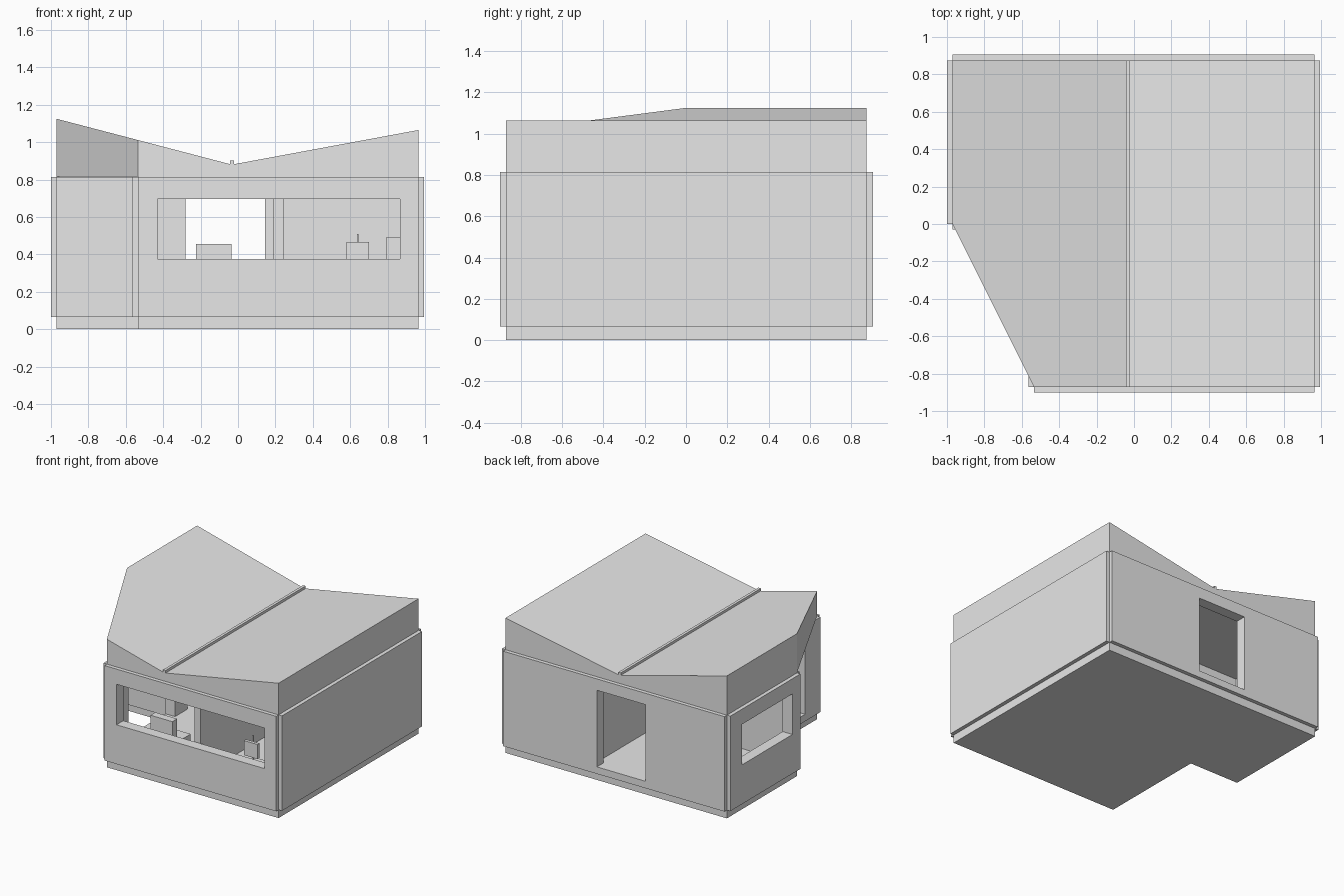
import bpy, bmesh

if "Cube" in bpy.data.objects:
    bpy.data.objects.remove(bpy.data.objects["Cube"], do_unlink=True)

grey = bpy.data.materials.new("plain grey")
grey.use_nodes = True
grey.diffuse_color = (0.8, 0.8, 0.8, 1)
grey.node_tree.nodes["Principled BSDF"].inputs["Base Color"].default_value = (0.8, 0.8, 0.8, 1)


def prism(name, outline, z0, top, ridge=None):
    """Extrude an outline upwards; top is a height or a function of x."""
    height = top if callable(top) else (lambda x: top)
    bm = bmesh.new()
    low = [bm.verts.new((x, y, z0)) for x, y in outline]
    high = [bm.verts.new((x, y, height(x))) for x, y in outline]
    bm.faces.new(low[::-1])
    bm.faces.new(high)
    n = len(outline)
    for i in range(n):
        j = (i + 1) % n
        bm.faces.new((low[i], low[j], high[j], high[i]))
    if ridge:
        bmesh.ops.connect_verts(bm, verts=[high[i] for i in ridge])
    bmesh.ops.recalc_face_normals(bm, faces=bm.faces)
    mesh = bpy.data.meshes.new(name)
    bm.to_mesh(mesh)
    bm.free()
    mesh.materials.append(grey)
    obj = bpy.data.objects.new(name, mesh)
    bpy.context.scene.collection.objects.link(obj)
    return obj


def box(name, x, y, z):
    return prism(name, [(x[0], y[0]), (x[1], y[0]), (x[1], y[1]), (x[0], y[1])], z[0], z[1])


def cut(obj, cutters):
    for c in cutters:
        mod = obj.modifiers.new("opening", "BOOLEAN")
        mod.operation = "DIFFERENCE"
        mod.solver = "EXACT"
        mod.object = c
    graph = bpy.context.evaluated_depsgraph_get()
    mesh = bpy.data.meshes.new_from_object(obj.evaluated_get(graph))
    obj.modifiers.clear()
    obj.data = mesh


# Main dimensions
L, R, F, B = -0.97, 0.965, -0.872, 0.875
NX, NY = -0.535, 0.0          # inner corner of the entrance notch
SKIN, WALL = 0.03, 0.055
FLOOR, EAVE = 0.12, 0.817
VALLEY = -0.033


def plan(d):
    """L-shaped floor plan inset by d."""
    return [(NX + d, F + d), (R - d, F + d), (R - d, B - d),
            (L + d, B - d), (L + d, NY + d), (NX + d, NY + d)]


# Openings
front_window = box("front_window_cutter", (-0.43, 0.865), (-1.1, -0.7), (0.375, 0.695))
back_door = box("back_door_cutter", (-0.28, 0.145), (0.7, 1.1), (FLOOR, 0.725))
left_window = box("left_window_cutter", (-1.2, -0.8), (0.1, 0.73), (0.375, 0.695))
notch_door = box("notch_door_cutter", (-0.7, -0.4), (-0.68, -0.1), (FLOOR, 0.725))
room = prism("room_cutter", plan(WALL), FLOOR, 1.0)

# Wall shell with floor
shell = prism("wall_shell", plan(0), 0, EAVE)
cut(shell, [room, front_window, back_door, left_window, notch_door])

# Cladding panels
band = (0.065, 0.815)
front = box("front_cladding", (NX, R), (F - SKIN, F), band)
cut(front, [front_window])
back = box("back_cladding", (L, R), (B, B + SKIN), band)
cut(back, [back_door])
left = box("left_cladding", (L - SKIN, L), (NY, B), band)
cut(left, [left_window])
box("right_cladding", (R, R + SKIN), (F, B), band)
notch_side = box("notch_side_cladding", (NX - SKIN, NX), (F, NY - SKIN), band)
cut(notch_side, [notch_door])
box("notch_front_cladding", (L, NX), (NY - SKIN, NY), band)

for c in (front_window, back_door, left_window, notch_door, room):
    bpy.data.objects.remove(c, do_unlink=True)


# Butterfly roof, cut diagonally over the entrance
def roof_height(x):
    if x < VALLEY:
        return 0.88 + (VALLEY - x) / (VALLEY - L) * 0.245
    return 0.88 + (x - VALLEY) / (R - VALLEY) * 0.185


prism("butterfly_roof",
      [(L, NY), (NX, F), (VALLEY, F), (R, F), (R, B), (VALLEY, B), (L, B)],
      EAVE, roof_height, ridge=(2, 5))
box("valley_strip", (VALLEY - 0.011, VALLEY + 0.011), (F, B), (0.86, 0.902))

# Interior partition
box("partition_wall", (0.19, 0.245), (F + WALL, B - WALL), (FLOOR, EAVE))

# Low seat by the window
box("seat_back", (-0.225, -0.035), (-0.77, -0.71), (0.25, 0.455))
box("seat_base", (-0.225, -0.035), (-0.71, -0.54), (0.2, 0.27))
for x in (-0.21, -0.065):
    for y in (-0.75, -0.57):
        box("seat_leg", (x, x + 0.015), (y, y + 0.015), (FLOOR, 0.25))

# Swivel chair
box("chair_back", (0.58, 0.70), (-0.755, -0.73), (0.35, 0.465))
box("chair_post", (0.635, 0.645), (-0.73, -0.72), (0.25, 0.51))
box("chair_seat", (0.58, 0.70), (-0.73, -0.61), (0.25, 0.275))
box("chair_stem", (0.63, 0.65), (-0.68, -0.66), (FLOOR, 0.25))

# Cabinet along the right wall
box("side_cabinet", (0.79, R - WALL), (-0.5, 0.1), (FLOOR, 0.49))
